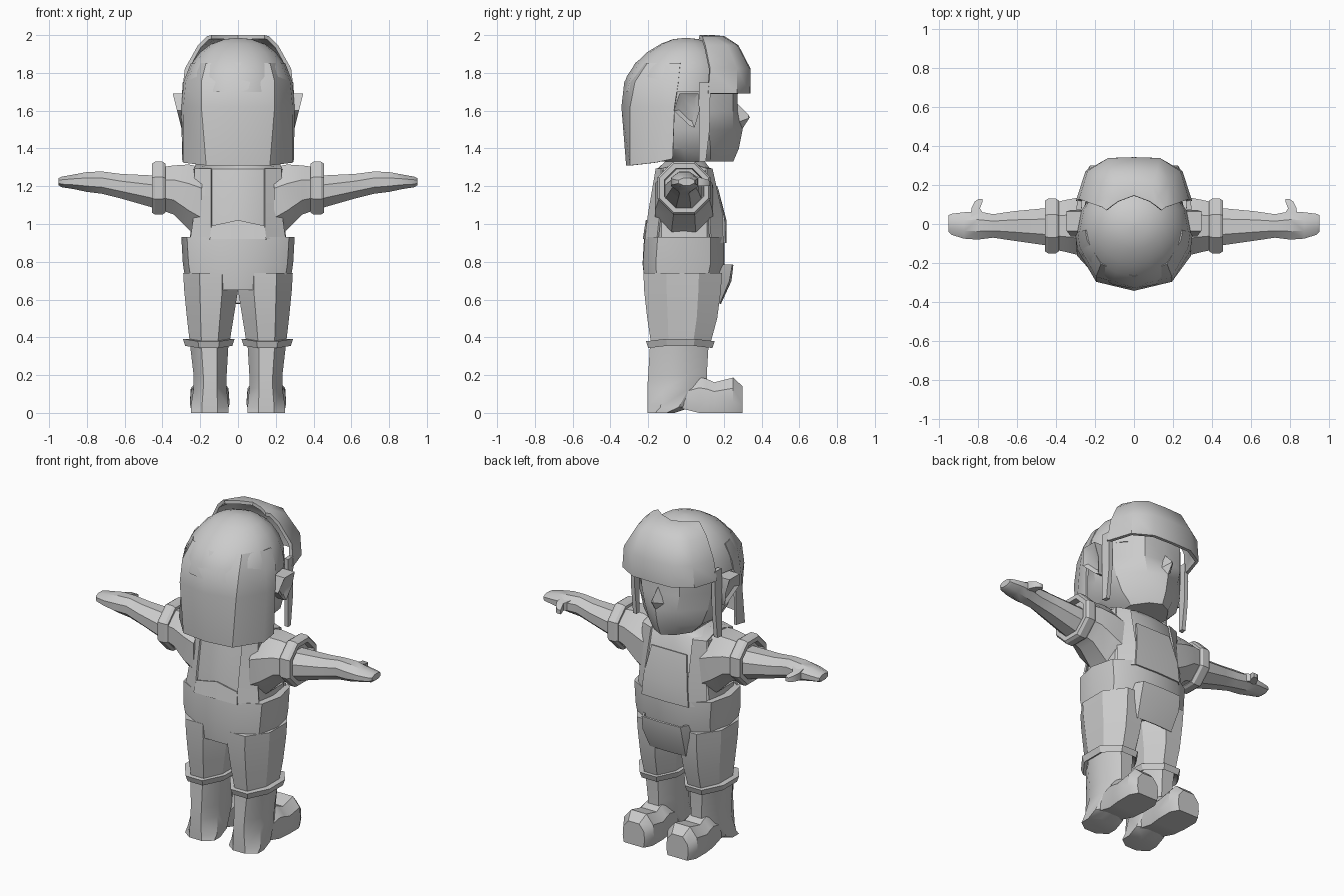
import bpy, bmesh, math
from mathutils import Vector

grey = bpy.data.materials.new("plain_grey")
grey.diffuse_color = (0.6, 0.6, 0.6, 1)


def loft(name, rings, closed=True, caps=(True, True), thick=0, mirror=False, angle=32):
    """Skin a list of equal-length point rings; optionally mirror across x."""
    bm = bmesh.new()
    for s in ((1, -1) if mirror else (1,)):
        rows = [[bm.verts.new((s * x, y, z)) for x, y, z in r] for r in rings]
        n = len(rows[0])
        for a, b in zip(rows, rows[1:]):
            for i in range(n if closed else n - 1):
                j = (i + 1) % n
                bm.faces.new((a[i], a[j], b[j], b[i]))
        if closed and caps[0]:
            bm.faces.new(rows[0][::-1])
        if closed and caps[1]:
            bm.faces.new(rows[-1])
    bmesh.ops.remove_doubles(bm, verts=bm.verts, dist=0.0005)
    bmesh.ops.recalc_face_normals(bm, faces=bm.faces)
    me = bpy.data.meshes.new(name)
    bm.to_mesh(me)
    bm.free()
    me.materials.append(grey)
    ob = bpy.data.objects.new(name, me)
    bpy.context.collection.objects.link(ob)
    bpy.context.view_layer.objects.active = ob
    bpy.ops.object.select_all(action='DESELECT')
    ob.select_set(True)
    if thick:
        m = ob.modifiers.new("thickness", 'SOLIDIFY')
        m.thickness, m.offset = thick, 0
        bpy.ops.object.modifier_apply(modifier=m.name)
    bpy.ops.object.shade_smooth_by_angle(angle=math.radians(angle))
    return ob


def half(z, *pts):
    """Full ring at height z from its right half, first to last."""
    return ([(x, y, z) for x, y in pts]
            + [(-x, y, z) for x, y in reversed(pts) if x > 0])


def sheet(z, *pts):
    """Open symmetric row; the first point lies on the centre line."""
    return ([(-x, y, z) for x, y in reversed(pts[1:])] + [(x, y, z) for x, y in pts])


def oval(z, x0, x1, y0, y1, n=8, turn=0.5):
    """Horizontal polygon ring that fills the given extents."""
    k = 1 / math.cos(math.pi / n) if turn else 1
    return [((x0 + x1) / 2 + (x1 - x0) / 2 * k * math.cos((i + turn) * math.tau / n),
             (y0 + y1) / 2 + (y1 - y0) / 2 * k * math.sin((i + turn) * math.tau / n), z)
            for i in range(n)]


def tube(x, y0, y1, z0, z1):
    """Octagonal ring across the x axis."""
    return [(x, p, q) for p, q, _ in oval(0, y0, y1, z0, z1)]


# Boots: shaft, then a foot with a rounded toe
loft("boot_shaft", [oval(z, *e) for z, e in (
    (0, (.05, .25, -.205, -.06)), (.03, (.05, .25, -.205, .03)),
    (.13, (.06, .235, -.205, .11)), (.2, (.06, .235, -.2, .11)),
    (.37, (.05, .255, -.19, .12)))], mirror=True)
foot = []
for y, w, b, t in ((-.05, .085, .03, .13), (.07, .095, 0, .19), (.11, .1, 0, .18),
                   (.15, .105, 0, .162), (.25, .105, 0, .187), (.30, .075, 0, .14)):
    foot.append([(.15 + u * w, y, b + (t - b) * v) for u, v in (
        (-.9, 0), (-1, .3), (-.95, .7), (-.5, 1), (.5, 1), (.95, .7), (1, .3), (.9, 0))])
loft("boot_foot", foot, mirror=True)

# Boot cuffs, raised at the outer and inner ends
cuff = []
for dz, g in ((0, -.02), (-.02, .0), (.015, .012), (.02, -.02)):
    ring = oval(0, .03 - g, .28 + g, -.2 - g, .14 + g)
    cuff.append([(x, y, .36 + dz + .16 * abs(x - .155) - .0) for x, y, _ in ring])
loft("boot_cuff", [[(x, y, z - .005) for x, y, z in r] for r in cuff], mirror=True)

# Trouser legs and hips
loft("trouser_leg", [oval(z, *e) for z, e in (
    (.37, (.045, .255, -.185, .13)), (.5, (.024, .27, -.205, .165)),
    (.65, (.0, .285, -.222, .185)), (.74, (.0, .29, -.225, .19)))], mirror=True)
loft("trouser_hips", [
    half(.65, (0, .165), (.13, .165), (.25, .1), (.27, -.03), (.24, -.15), (.13, -.215), (0, -.215)),
    half(.79, (0, .205), (.15, .2), (.255, .13), (.292, -.02), (.262, -.16), (.14, -.228), (0, -.23)),
    half(.93, (0, .205), (.15, .2), (.265, .13), (.3, -.01), (.27, -.15), (.14, -.218), (0, -.222))])

# Front pouch standing off the hips
loft("front_pouch", [
    sheet(.785, (0, .245), (.13, .24), (.155, .18)),
    sheet(.70, (0, .235), (.135, .225), (.155, .17)),
    sheet(.58, (0, .18), (.12, .175), (.14, .14))], closed=False, thick=.012)

# Shirt body up to the neckline
loft("shirt_body", [
    half(.88, (0, .19), (.15, .185), (.24, .11), (.26, -.01), (.24, -.13), (.14, -.2), (0, -.21)),
    half(1.06, (0, .185), (.15, .18), (.225, .11), (.24, -.01), (.225, -.13), (.14, -.19), (0, -.2)),
    half(1.29, (0, .13), (.14, .13), (.22, .1), (.25, -.01), (.23, -.12), (.14, -.15), (0, -.155)),
    half(1.33, (0, .1), (.07, .1), (.11, .07), (.13, 0), (.11, -.08), (.07, -.11), (0, -.11))])

# Bib, back panel and shoulder straps
loft("bib", [sheet(.9, (0, .21), (.16, .203)), sheet(1.02, (0, .209), (.15, .2)),
             sheet(1.2, (0, .162), (.12, .162))], closed=False, thick=.01)
loft("back_panel", [sheet(.92, (0, -.224), (.15, -.219)), sheet(1.02, (0, -.212), (.01, -.211)),
                    ][:1] + [[(-.14, -.204, .99), (0, -.208, 1.02), (.14, -.204, .99)]],
     closed=False, thick=.01)
loft("shoulder_strap", [[(a, y, z), (b, y2, z)] for a, b, y, y2, z in (
    (.15, .235, .2, .13, .9), (.145, .225, .188, .12, 1.06), (.14, .22, .137, .107, 1.29),
    (.14, .22, 0, 0, 1.325), (.14, .23, -.157, -.128, 1.29), (.14, .23, -.196, -.135, 1.06),
    (.14, .25, -.215, -.15, .92))], closed=False, thick=.01, mirror=True)

# Sleeves, sleeve bands, arms with flat hands, thumbs
loft("sleeve", [tube(.19, -.165, .145, .92, 1.3), tube(.26, -.165, .14, .97, 1.315),
                tube(.34, -.145, .125, 1.05, 1.31), tube(.41, -.13, .11, 1.075, 1.3)], mirror=True)
loft("sleeve_band", [tube(.385, -.12, .1, 1.08, 1.3), tube(.385, -.14, .12, 1.06, 1.32),
                     tube(.4, -.15, .13, 1.05, 1.33), tube(.44, -.15, .13, 1.05, 1.33),
                     tube(.455, -.14, .12, 1.06, 1.32), tube(.455, -.115, .095, 1.085, 1.295),
                     tube(.42, -.11, .09, 1.09, 1.29)], mirror=True, angle=25)
loft("arm", [tube(*e) for e in (
    (.41, -.115, .085, 1.075, 1.255), (.62, -.085, .065, 1.135, 1.265), (.72, -.07, .05, 1.16, 1.278),
    (.80, -.08, .065, 1.17, 1.275), (.87, -.075, .06, 1.185, 1.262),
    (.935, -.055, .052, 1.195, 1.25), (.95, -.04, .045, 1.205, 1.243))], mirror=True)
loft("thumb", [[(x - w, y, 1.2), (x + w, y, 1.2), (x + w, y, 1.2 + h), (x - w, y, 1.2 + h)]
               for x, y, w, h in ((.795, .03, .04, .06), (.81, .08, .022, .045),
                                  (.795, .115, .02, .035), (.785, .128, .01, .025))], mirror=True)

# Neck and head with a pointed jaw
loft("neck", [oval(1.27, -.11, .11, -.11, .1), oval(1.45, -.11, .11, -.11, .1)])
loft("head", [
    half(1.33, (0, .25), (.07, .215), (.13, .13), (.13, 0), (.1, -.1), (0, -.14)),
    half(1.40, (0, .28), (.09, .235), (.2, .13), (.22, -.02), (.17, -.17), (0, -.23)),
    half(1.50, (0, .3), (.11, .25), (.235, .12), (.26, -.03), (.18, -.2), (0, -.27)),
    half(1.60, (0, .275), (.13, .25), (.25, .11), (.272, -.03), (.19, -.22), (0, -.28)),
    half(1.75, (0, .27), (.13, .25), (.24, .11), (.272, -.03), (.19, -.22), (0, -.28))])
tip = (0, .338, 1.565)
loft("nose", [[(0, .27, 1.64), (.05, .25, 1.53), (0, .29, 1.49), (-.05, .25, 1.53)],
              [(0, .33, 1.578), (.008, .333, 1.56), tip, (-.008, .333, 1.56)]])

# Ears
ear = ((-.065, 1.60), (-.035, 1.69), (.065, 1.69), (.072, 1.6), (.045, 1.51), (.02, 1.52))
loft("ear", [[(.26, y, z) for y, z in ear],
             [(.30 + .25 * (z - 1.51), y, z) for y, z in ear],
             [(.29 + .2 * (z - 1.51), .01 + (y - .01) * .6, 1.61 + (z - 1.61) * .65)
              for y, z in ear]], mirror=True)

# Hair dome, hanging back panels and side locks
loft("hair_dome", [oval(z, -w, w, a, b, 16, 0) for z, w, a, b in (
    (1.7, .29, -.332, .25), (1.78, .277, -.315, .25), (1.85, .245, -.268, .225),
    (1.91, .2, -.205, .185), (1.955, .14, -.13, .125), (1.978, .075, -.07, .07),
    (1.985, .01, -.01, .01))], angle=40)
back = [sheet(z, *p) for z, p in (
    (1.85, ((0, -.262), (.165, -.2), (.235, -.08), (.243, -.03))),
    (1.75, ((0, -.32), (.19, -.265), (.27, -.12), (.282, -.04))),
    (1.62, ((0, -.335), (.19, -.29), (.283, -.13), (.292, -.06))),
    (1.31, ((0, -.31), (.165, -.29), (.285, -.16), (.29, -.07))))]
back[-1] = [(x, y, z + (.035 if y > -.1 else .015 if y > -.2 else 0)) for x, y, z in back[-1]]
loft("hair_back", back, closed=False, thick=.014)
loft("side_lock", [[(.268, .075, z), (.295, .07, z), (.29, .07 + w, z), (.265, .07 + w, z)]
                   for z, w in ((1.33, .035), (1.5, .055), (1.75, .06))], mirror=True)

# Fringe: a raised faceted cap over the forehead
loft("fringe", [sheet(z, *p) for z, p in (
    (1.69, ((0, .332), (.13, .328), (.24, .265), (.288, .115))),
    (1.82, ((0, .332), (.13, .328), (.23, .265), (.272, .125))),
    (1.94, ((0, .27), (.115, .265), (.175, .215), (.205, .1))),
    (1.985, ((0, .2), (.09, .19), (.125, .14), (.16, .085))),
    (1.99, ((0, .145), (.08, .115), (.115, .09), (.14, .07))))],
    closed=False, thick=.02, angle=35)
